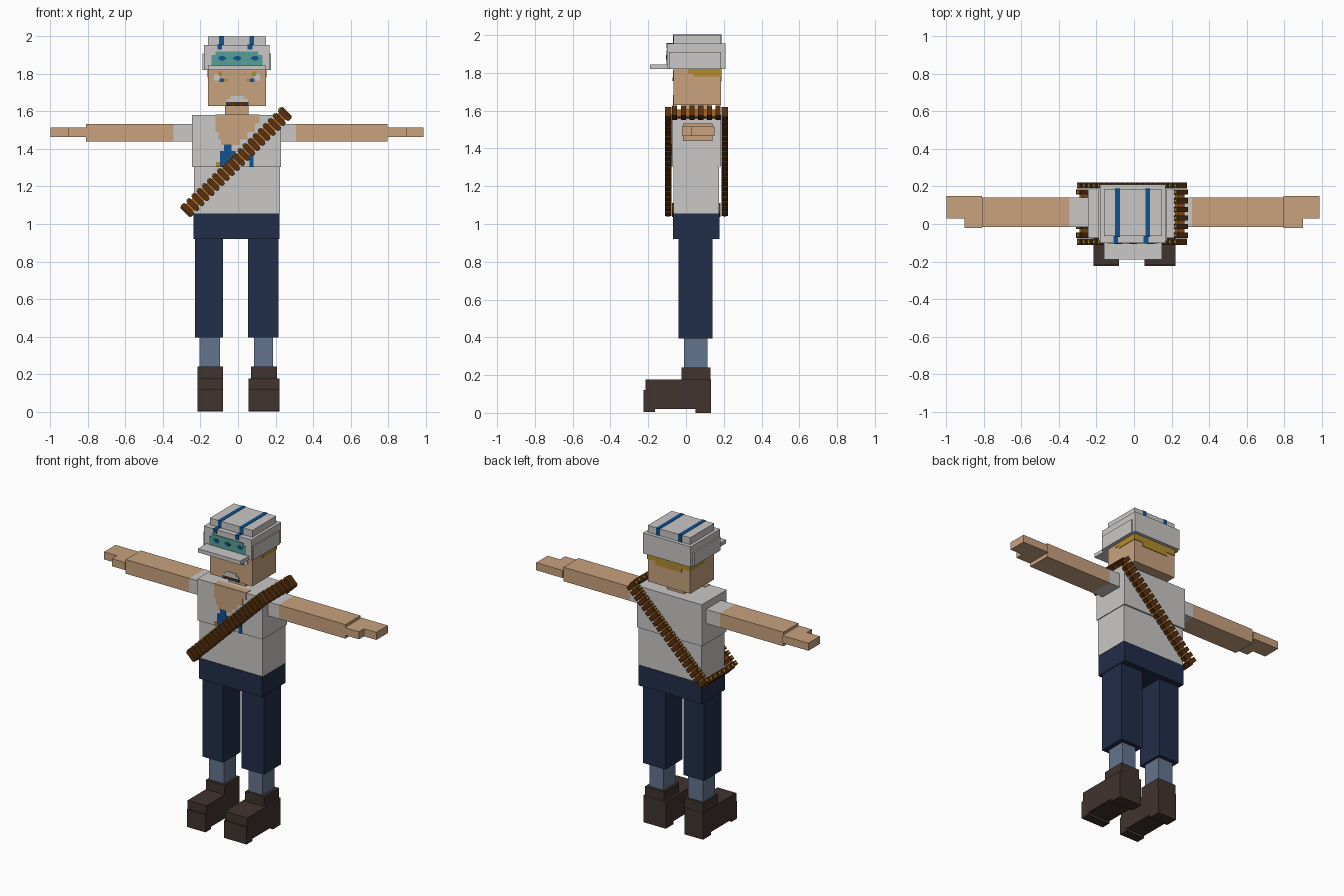
import bpy
from mathutils import Vector, Matrix

if "Cube" in bpy.data.objects:
    bpy.data.objects.remove(bpy.data.objects["Cube"])


def material(name, r, g, b):
    m = bpy.data.materials.new(name)
    lin = [((c / 255 + 0.055) / 1.055) ** 2.4 if c > 10 else c / 255 / 12.92 for c in (r, g, b)]
    m.diffuse_color = (*lin, 1)
    m.use_nodes = True
    m.node_tree.nodes["Principled BSDF"].inputs["Base Color"].default_value = m.diffuse_color
    return m


white = material("off_white", 202, 200, 198)
skin = material("skin", 200, 162, 126)
navy = material("navy", 33, 45, 72)
sock = material("slate_blue", 100, 117, 142)
boot = material("boot_brown", 65, 51, 45)
shell = material("dark_leather", 88, 48, 14)
strap_c = material("orange_leather", 165, 98, 30)
gold = material("gold", 176, 140, 46)
teal = material("teal", 86, 160, 150)
blue = material("blue", 16, 82, 145)

FACES = [(0, 1, 3, 2), (4, 6, 7, 5), (0, 4, 5, 1), (2, 3, 7, 6), (0, 2, 6, 4), (1, 5, 7, 3)]


def mesh_object(name, mat, verts, faces):
    me = bpy.data.meshes.new(name)
    me.from_pydata(verts, [], faces)
    me.materials.append(mat)
    ob = bpy.data.objects.new(name, me)
    bpy.context.collection.objects.link(ob)
    return ob


def box(name, mat, x, y, z):
    return mesh_object(name, mat, [(a, b, c) for a in x for b in y for c in z], FACES)


def plates(name, mat, y, rects):
    """Thin painted rectangles (x0, x1, z0, z1) on a front face at depth y."""
    for x0, x1, z0, z1 in rects:
        box(name, mat, (x0, x1), (y - 0.004, y + 0.002), (z0, z1))


# head and cap
box("head", skin, (-0.16, 0.15), (-0.065, 0.185), (1.63, 1.95))
box("neck", skin, (-0.07, 0.055), (0, 0.12), (1.58, 1.63))
box("cap_crown", white, (-0.16, 0.15), (-0.065, 0.185), (1.95, 2.0))
box("cap_band", white, (-0.18, 0.168), (-0.1, 0.21), (1.82, 1.955))
box("cap_side_band", white, (-0.19, 0.176), (-0.09, 0.185), (1.82, 1.91))
box("cap_visor", white, (-0.16, 0.15), (-0.19, -0.1), (1.82, 1.845))

# cap stripes over crown and band
for x in (-0.1, 0.06):
    box("cap_stripe", blue, (x, x + 0.026), (-0.068, 0.188), (1.952, 2.0))
    box("cap_stripe_top", blue, (x, x + 0.026), (-0.068, 0.188), (1.998, 2.002))
    box("cap_stripe_band", blue, (x - 0.01, x + 0.016), (-0.104, -0.065), (1.93, 1.958))

# cap emblem panel
plates("emblem_panel", teal, -0.1, [(-0.14, 0.13, 1.845, 1.9), (-0.12, 0.11, 1.9, 1.92)])
for cx in (-0.085, -0.003, 0.09):
    plates("emblem_mark", blue, -0.103, [(cx - 0.02, cx + 0.02, 1.878, 1.89),
                                         (cx - 0.01, cx + 0.01, 1.872, 1.896)])

# eyes and brows, mirrored about the face centre
for s in (-1, 1):
    def side(a, b, z0, z1):
        p, q = sorted((s * a - 0.005, s * b - 0.005))
        return (p, q, z0, z1)
    plates("eye_white", white, -0.065, [side(0.09, 0.122, 1.765, 1.8)])
    plates("brow", gold, -0.066, [side(0.08, 0.1, 1.788, 1.812), side(0.05, 0.072, 1.76, 1.772)])
    plates("iris", blue, -0.067, [side(0.07, 0.094, 1.757, 1.776)])

# moustache and mouth
plates("moustache", white, -0.065, [(-0.04, 0.035, 1.665, 1.682), (-0.06, 0.052, 1.65, 1.667)])
plates("mouth", boot, -0.065, [(-0.065, -0.035, 1.63, 1.65), (-0.018, 0.01, 1.63, 1.65),
                               (0.025, 0.055, 1.63, 1.65)])
plates("lip", shell, -0.064, [(-0.035, 0.025, 1.632, 1.65)])

# hair around the back of the head
box("hair_back", gold, (-0.163, 0.153), (0.04, 0.189), (1.78, 1.82))
box("hair_temple", gold, (-0.163, 0.153), (0.01, 0.04), (1.797, 1.82))
box("hair_nape", gold, (-0.1, 0.09), (0.18, 0.189), (1.755, 1.78))

# torso and hips
box("chest", white, (-0.245, 0.23), (-0.075, 0.185), (1.305, 1.58))
box("belly", white, (-0.235, 0.225), (-0.065, 0.175), (1.055, 1.305))
box("hips", navy, (-0.237, 0.222), (-0.068, 0.177), (0.92, 1.055))

# open collar and pendant
plates("open_collar", skin, -0.075, [(-0.12, 0.115, 1.535, 1.58), (-0.12, 0.09, 1.49, 1.535),
                                     (-0.105, 0.05, 1.45, 1.49), (-0.09, 0.01, 1.42, 1.45)])
plates("pendant", blue, -0.077, [(-0.075, -0.035, 1.39, 1.425), (-0.095, -0.012, 1.34, 1.39),
                                 (-0.095, -0.05, 1.305, 1.34), (0.06, 0.082, 1.305, 1.37)])
plates("pendant_trim", gold, -0.076, [(-0.118, -0.09, 1.305, 1.33)])
box("collar_top", skin, (-0.12, 0.115), (-0.078, -0.03), (1.576, 1.583))

# arms: sleeve, arm, hand, thumb
for s, root, cuff, wrist, thumb, tip in ((-1, 0.24, 0.345, 0.81, 0.905, 1.0),
                                         (1, 0.225, 0.31, 0.797, 0.9, 0.99)):
    def span(a, b):
        return tuple(sorted((s * a, s * b)))
    box("sleeve", white, span(root, cuff), (-0.017, 0.14), (1.44, 1.533))
    box("arm", skin, span(cuff, wrist), (-0.017, 0.14), (1.44, 1.533))
    box("hand", skin, span(wrist, tip), (0.03, 0.15), (1.465, 1.515))
    box("thumb", skin, span(wrist, thumb), (-0.022, 0.03), (1.465, 1.515))

# legs and boots
for leg, shin, ankle, foot in (
        ((-0.23, -0.08), (-0.205, -0.095), (-0.215, -0.08), (-0.217, -0.08)),
        ((0.052, 0.217), (0.085, 0.187), (0.07, 0.207), (0.055, 0.22))):
    box("trouser_leg", navy, leg, (-0.04, 0.14), (0.395, 0.92))
    box("shin", sock, shin, (-0.01, 0.115), (0.235, 0.395))
    box("boot_ankle", boot, ankle, (-0.025, 0.13), (0.175, 0.24))
    box("boot_foot", boot, foot, (-0.215, 0.132), (0.02, 0.177))
    box("boot_toe", boot, foot, (-0.225, -0.165), (0.005, 0.12))
    box("boot_heel", boot, foot, (0.05, 0.132), (0, 0.02))

# bandolier: a loop of cartridges from the hip to the opposite shoulder
LOW, HIGH = Vector((-0.268, 0, 1.077)), Vector((0.247, 0, 1.585))
ALONG = (HIGH - LOW).normalized()
ACROSS = Vector((-ALONG.z, 0, ALONG.x))
DEPTH = Vector((0, 1, 0))


def oriented(name, mat, centre, axes, sizes):
    m = Matrix(axes).transposed()
    pts = [centre + m @ Vector((a * sizes[0], b * sizes[1], c * sizes[2]))
           for a in (-.5, .5) for b in (-.5, .5) for c in (-.5, .5)]
    return mesh_object(name, mat, pts, FACES)


def cartridge_run(name, start, end, out, count):
    run = (end - start).normalized()
    axes = (run, ACROSS, out)
    length = (end - start).length
    oriented(name + "_strap", strap_c, (start + end) / 2 - out * 0.008, axes,
             (length + 0.02, 0.052, 0.016))
    for i in range(count):
        c = start.lerp(end, i / (count - 1))
        oriented(name + "_cartridge", shell, c, axes, (0.027, 0.072, 0.034))
        oriented(name + "_tip", gold, c + ACROSS * 0.038, axes, (0.015, 0.008, 0.018))
        oriented(name + "_base", shell, c - ACROSS * 0.038, axes, (0.018, 0.008, 0.02))


FRONT, BACK = DEPTH * -0.095, DEPTH * 0.205
cartridge_run("front_bandolier", LOW + FRONT, HIGH + FRONT, -DEPTH, 20)
cartridge_run("back_bandolier", LOW + BACK, HIGH + BACK, DEPTH, 20)
cartridge_run("shoulder_bandolier", HIGH - DEPTH * 0.06 + ALONG * 0.005,
              HIGH + DEPTH * 0.17 + ALONG * 0.005, ALONG, 6)
cartridge_run("hip_bandolier", LOW - DEPTH * 0.06 - ALONG * 0.005,
              LOW + DEPTH * 0.17 - ALONG * 0.005, -ALONG, 6)
